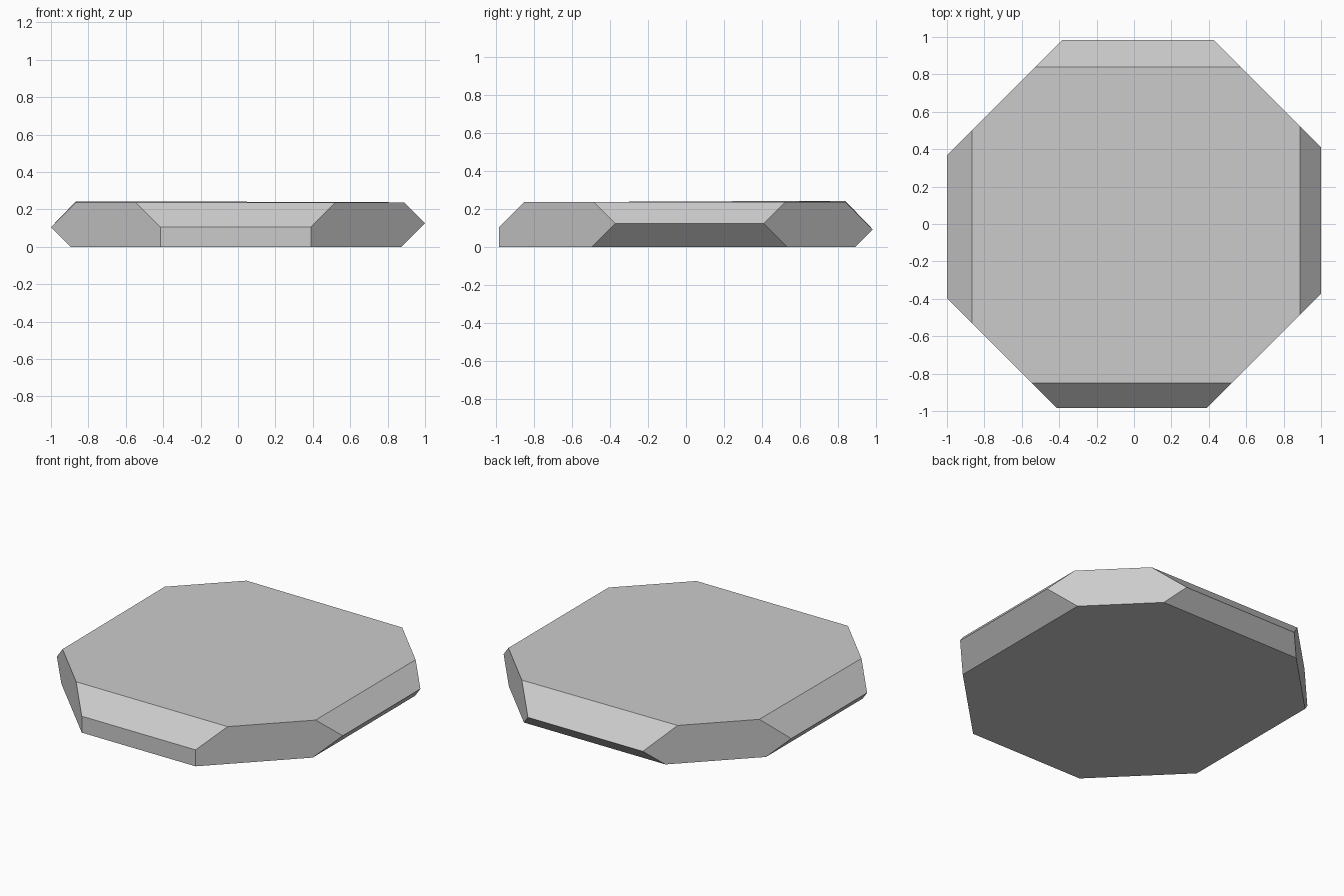
import bpy
import bmesh
from mathutils import Vector

if "Cube" in bpy.data.objects:
    bpy.data.objects.remove(bpy.data.objects["Cube"])

HEIGHT = 0.238
HALF_Y = 0.983

# Start from a flat block resting on the ground
bm = bmesh.new()
bmesh.ops.create_cube(bm, size=1)
bmesh.ops.scale(bm, vec=(2, 2 * HALF_Y, HEIGHT), verts=bm.verts)
bmesh.ops.translate(bm, vec=(0, 0, HEIGHT / 2), verts=bm.verts)


def slice_off(normal, offset):
    """Remove everything beyond normal . p = offset and cap the cut."""
    n = Vector(normal)
    cut = bmesh.ops.bisect_plane(
        bm, geom=bm.verts[:] + bm.edges[:] + bm.faces[:], dist=1e-6,
        plane_co=n * (offset / n.length_squared), plane_no=n, clear_outer=True)
    rim = [e for e in cut["geom_cut"] if isinstance(e, bmesh.types.BMEdge)]
    bmesh.ops.edgeloop_fill(bm, edges=rim)


# Vertical corner cuts that make the octagon
for normal, offset in (((1, 1, 0), 1.41), ((-1, 1, 0), 1.367),
                       ((1, -1, 0), 1.372), ((-1, -1, 0), 1.397)):
    slice_off(normal, offset)

# Upper 45 degree bevels: right, left, back, front
for normal, offset in (((1, 0, 1), 1.125), ((-1, 0, 1), 1.105),
                       ((0, 1, 1), HALF_Y + 0.094), ((0, -1, 1), HALF_Y + 0.105)):
    slice_off(normal, offset)

# Lower 45 degree bevels: right, left, back (the front stays upright)
for normal, offset in (((1, 0, -1), 0.875), ((-1, 0, -1), 0.895),
                       ((0, 1, -1), HALF_Y - 0.094)):
    slice_off(normal, offset)

bmesh.ops.remove_doubles(bm, verts=bm.verts, dist=1e-4)

# Back left top corner stands very slightly proud
for v in bm.verts:
    if v.co.z > HEIGHT - 0.001 and v.co.y - v.co.x > 1.3:
        v.co.z += 0.005

bmesh.ops.recalc_face_normals(bm, faces=bm.faces)

# Faceted slab
mesh = bpy.data.meshes.new("faceted_slab")
bm.to_mesh(mesh)
bm.free()
slab = bpy.data.objects.new("faceted_slab", mesh)
bpy.context.collection.objects.link(slab)
